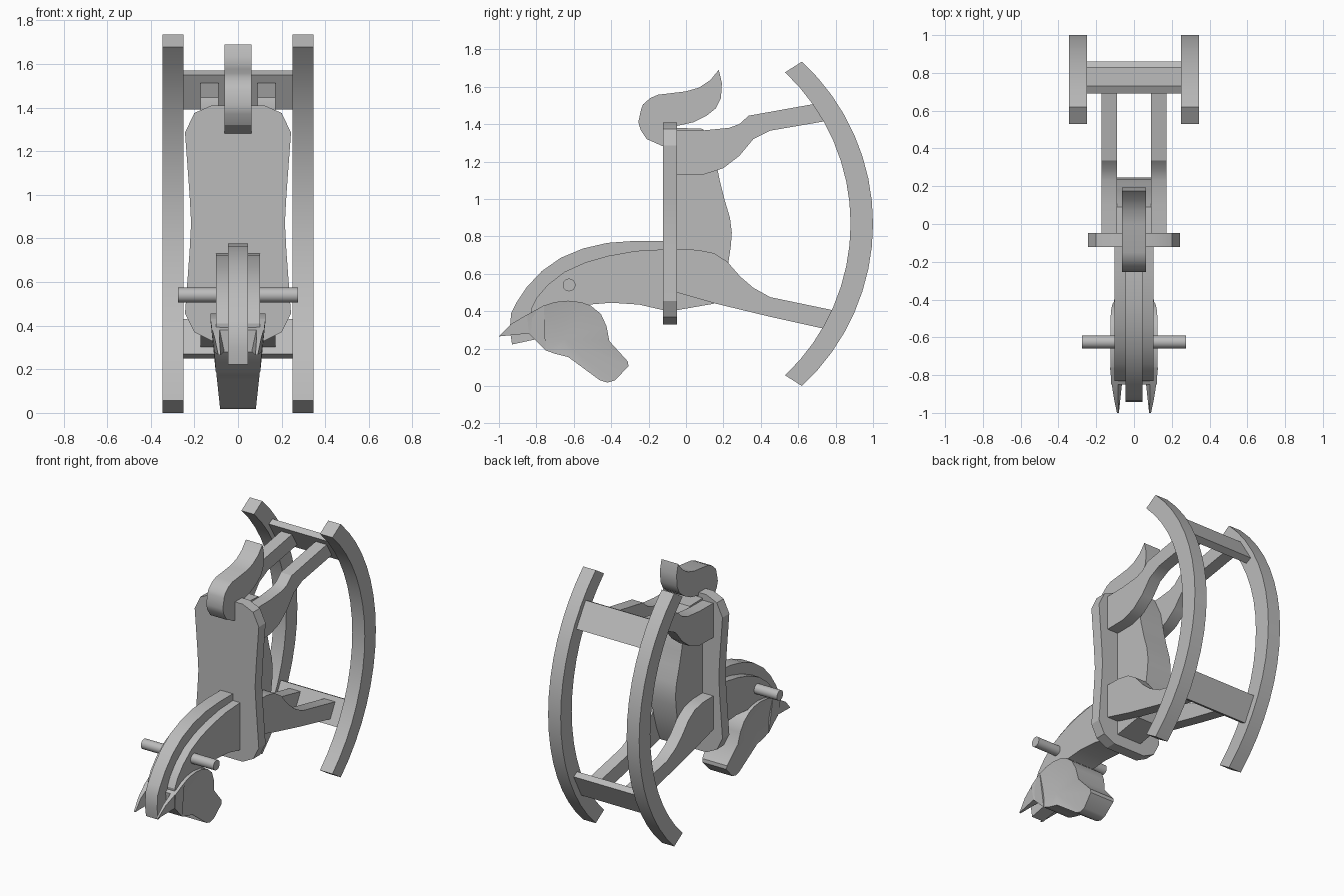
import bpy, bmesh, math
from mathutils import Matrix

grey = bpy.data.materials.new("plain grey")
grey.diffuse_color = (0.5, 0.5, 0.5, 1)


def finish(name, bm, angle=30):
    bmesh.ops.recalc_face_normals(bm, faces=bm.faces)
    me = bpy.data.meshes.new(name)
    bm.to_mesh(me)
    bm.free()
    me.materials.append(grey)
    me.shade_smooth()
    me.set_sharp_from_angle(angle=math.radians(angle))
    ob = bpy.data.objects.new(name, me)
    bpy.context.collection.objects.link(ob)
    return ob


def prism(name, pts, x0, x1, dimple=None, angle=30):
    """Extrude a (y, z) outline between x0 and x1 (numbers or functions of y, z)."""
    f0 = x0 if callable(x0) else lambda y, z: x0
    f1 = x1 if callable(x1) else lambda y, z: x1
    bm = bmesh.new()
    a = [bm.verts.new((f0(y, z), y, z)) for y, z in pts]
    b = [bm.verts.new((f1(y, z), y, z)) for y, z in pts]
    n = len(pts)
    for i in range(n):
        j = (i + 1) % n
        bm.faces.new((a[i], a[j], b[j], b[i]))
    for ring, f, s in ((a, f0, 1), (b, f1, -1)):
        if dimple:
            y, z, d = dimple
            c = bm.verts.new((f(y, z) + s * d, y, z))
            for i in range(n):
                bm.faces.new((ring[i], ring[(i + 1) % n], c))
        else:
            bm.faces.new(ring)
    return finish(name, bm, angle)


def pair(name, pts, x0, x1):
    """Same prism on both sides."""
    for side, s in (("right", 1), ("left", -1)):
        g = [(lambda y, z, x=x: s * (x(y, z) if callable(x) else x)) for x in (x0, x1)]
        prism(f"{name}_{side}", pts, *g)


def arc(cy, r, half_height, n=16):
    t = math.asin(half_height / r)
    return [(cy + r * math.cos(t - 2 * t * i / n), 0.867 + r * math.sin(t - 2 * t * i / n))
            for i in range(n + 1)]


# curved rockers
pair("rocker", arc(-0.179, 1.179, 0.867) + arc(-0.232, 1.112, 0.81)[::-1], 0.25, 0.345)

# cross boards between the rockers
prism("rear_cross_board", [(0.69, 1.55), (0.73, 1.57), (0.83, 1.41), (0.787, 1.39)], -0.252, 0.252)
prism("front_cross_board", [(0.735, 0.27), (0.775, 0.25), (0.86, 0.41), (0.82, 0.43)], -0.252, 0.252)

# seat board
half = [(0.12, 1.41), (0.2, 1.375), (0.243, 1.285), (0.222, 1.0), (0.215, 0.87),
        (0.222, 0.74), (0.243, 0.455), (0.2, 0.37), (0.12, 0.33)]
bm = bmesh.new()
outline = half + [(-x, z) for x, z in half[::-1]]
face = bm.faces.new([bm.verts.new((x, -0.122, z)) for x, z in outline])
new = bmesh.ops.extrude_face_region(bm, geom=[face])["geom"]
bmesh.ops.translate(bm, vec=(0, 0.074, 0), verts=[v for v in new if isinstance(v, bmesh.types.BMVert)])
finish("seat_board", bm, 25)

# body under the seat
prism("body", [(-0.05, 1.38), (0.09, 1.375), (0.15, 1.25), (0.18, 1.1), (0.205, 1.0), (0.235, 0.9),
               (0.245, 0.82), (0.24, 0.75), (0.225, 0.65), (0.19, 0.53), (0.15, 0.44),
               (-0.05, 0.405)], -0.092, 0.092)

# legs
pair("rear_leg", [(-0.05, 1.365), (0.1, 1.367), (0.23, 1.38), (0.285, 1.4), (0.335, 1.445),
                  (0.715, 1.513), (0.77, 1.42), (0.45, 1.365), (0.36, 1.32), (0.285, 1.23),
                  (0.2, 1.165), (0.1, 1.132), (-0.05, 1.13)], 0.09, 0.173)
pair("front_leg", [(-0.05, 0.73), (0.06, 0.728), (0.15, 0.71), (0.22, 0.665), (0.29, 0.585),
                   (0.36, 0.525), (0.45, 0.475), (0.81, 0.4), (0.765, 0.3), (0.45, 0.37),
                   (0.16, 0.44), (-0.05, 0.5)], 0.09, 0.173)

# neck and mane
prism("neck", [(-0.12, 0.73), (-0.27, 0.722), (-0.42, 0.695), (-0.54, 0.66), (-0.65, 0.61), (-0.74, 0.54),
               (-0.8, 0.47), (-0.83, 0.41), (-0.82, 0.33), (-0.6, 0.38), (-0.52, 0.435),
               (-0.4, 0.445), (-0.25, 0.435), (-0.12, 0.405)], -0.102, 0.102)
prism("mane", [(-0.12, 0.776), (-0.27, 0.776), (-0.42, 0.765), (-0.55, 0.735), (-0.67, 0.685),
               (-0.77, 0.615), (-0.85, 0.53), (-0.91, 0.44), (-0.935, 0.39), (-0.942, 0.3), (-0.93, 0.222),
               (-0.8, 0.25), (-0.75, 0.4), (-0.5, 0.6), (-0.12, 0.65)], -0.046, 0.046)


# head, narrowing toward the muzzle
def head_x(y, z):
    return 0.08 + 0.045 * min(1, z / 0.42)


head = prism("head", [(-0.85, 0.38), (-0.76, 0.43), (-0.7, 0.449), (-0.63, 0.456), (-0.56, 0.448), (-0.51, 0.43),
                      (-0.455, 0.385), (-0.425, 0.32), (-0.41, 0.24), (-0.31, 0.13), (-0.308, 0.105),
                      (-0.38, 0.03), (-0.42, 0.018), (-0.46, 0.03), (-0.63, 0.155), (-0.7, 0.172),
                      (-0.75, 0.19), (-0.84, 0.28)],
             lambda y, z: -head_x(y, z), head_x, (-0.65, 0.25, 0.02), 35)

# ears
pair("ear", [(-1.0, 0.265), (-0.93, 0.335), (-0.85, 0.381), (-0.76, 0.431), (-0.75, 0.19), (-0.84, 0.281)],
     lambda y, z: 0.05 + 0.03 * (-0.75 - y) / 0.25 + 0.03 * max(0, (z - 0.27) / 0.15),
     lambda y, z: head_x(y, z) + 0.002 - 0.02 * max(0, (-0.8 - y) / 0.2))

# tail
prism("tail", [(-0.12, 1.28), (-0.21, 1.32), (-0.243, 1.37), (-0.255, 1.41), (-0.24, 1.48), (-0.23, 1.505),
               (-0.19, 1.54), (-0.15, 1.557), (0.0, 1.575), (0.07, 1.595), (0.13, 1.635), (0.175, 1.69),
               (0.192, 1.62), (0.187, 1.54), (0.16, 1.485), (0.11, 1.445), (0.04, 1.41),
               (-0.05, 1.39), (-0.05, 1.3)], -0.063, 0.063)

# handle bar through the neck
bm = bmesh.new()
bmesh.ops.create_cone(bm, cap_ends=True, segments=24, radius1=0.034, radius2=0.034, depth=0.55,
                      matrix=Matrix.Translation((0, -0.625, 0.54)) @ Matrix.Rotation(math.pi / 2, 4, 'Y'))
finish("handle_bar", bm)
